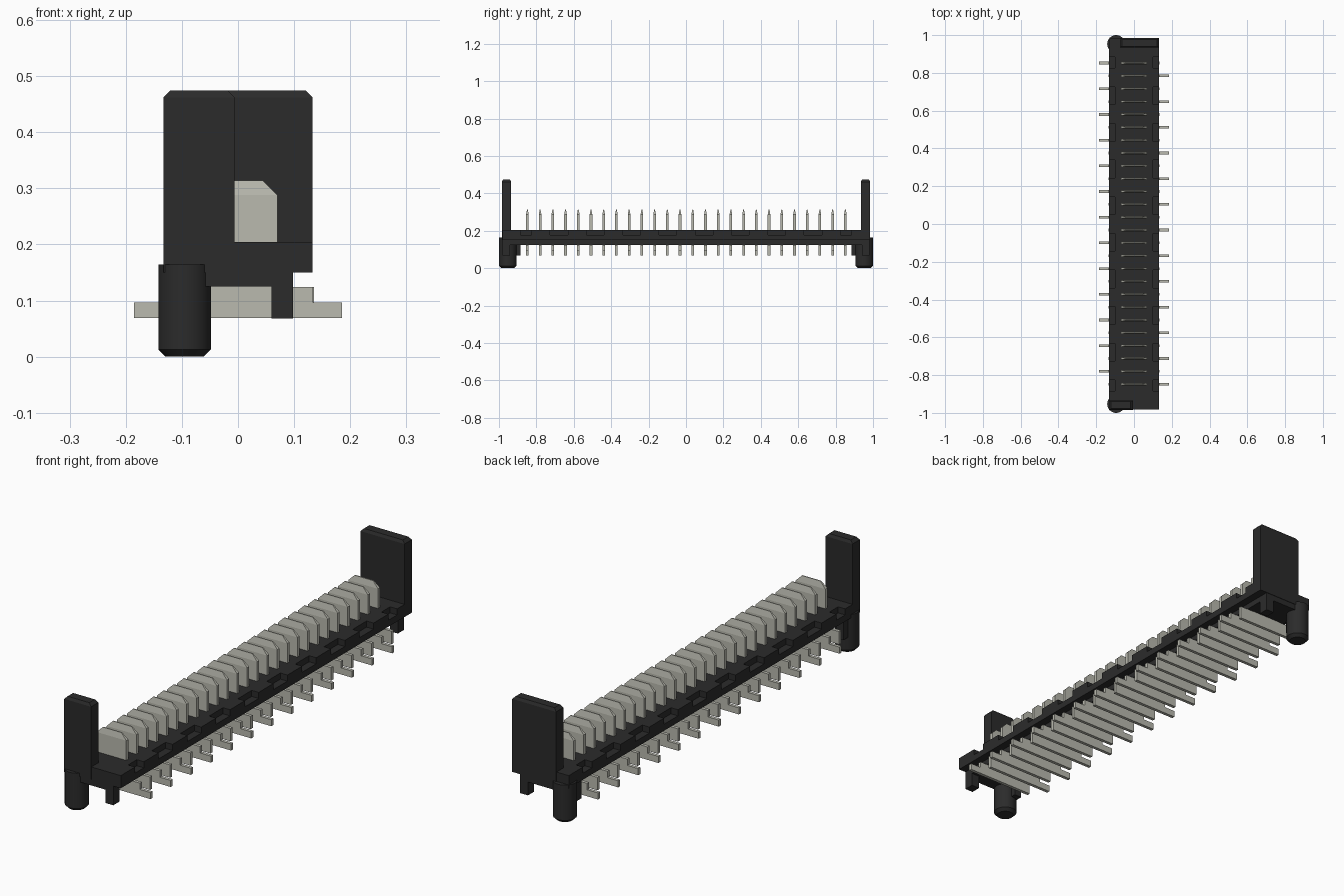
import bpy
import bmesh
import math

cube = bpy.data.objects.get("Cube")
if cube:
    bpy.data.objects.remove(cube, do_unlink=True)


def material(name, rgb):
    m = bpy.data.materials.new(name)
    m.use_nodes = True
    m.diffuse_color = (*rgb, 1)
    m.node_tree.nodes["Principled BSDF"].inputs["Base Color"].default_value = (*rgb, 1)
    return m


BLACK = material("black plastic", (0.024, 0.024, 0.024))
METAL = material("tin metal", (0.49, 0.49, 0.43))


def finish(name, bm, mat):
    bmesh.ops.recalc_face_normals(bm, faces=bm.faces)
    mesh = bpy.data.meshes.new(name)
    bm.to_mesh(mesh)
    bm.free()
    mesh.materials.append(mat)
    obj = bpy.data.objects.new(name, mesh)
    bpy.context.collection.objects.link(obj)
    return obj


def block(name, x, y, z, mat, inset=None):
    """Box between pairs of limits; inset (dx, dy, dz) tapers its top edges."""
    bm = bmesh.new()
    levels = [(z[0], 0, 0)]
    if inset:
        levels += [(z[1] - inset[2], 0, 0), (z[1], inset[0], inset[1])]
    else:
        levels.append((z[1], 0, 0))
    rings = []
    for h, dx, dy in levels:
        a, b, c, d = x[0] + dx, x[1] - dx, y[0] + dy, y[1] - dy
        rings.append([bm.verts.new((u, v, h)) for u, v in ((a, c), (b, c), (b, d), (a, d))])
    bm.faces.new(rings[0])
    bm.faces.new(rings[-1])
    for low, high in zip(rings, rings[1:]):
        for i in range(4):
            j = (i + 1) % 4
            bm.faces.new((low[i], low[j], high[j], high[i]))
    return finish(name, bm, mat)


def plate(name, outline, y, thick, mat):
    """Flat plate with an xz outline, centred on y."""
    bm = bmesh.new()
    face = bm.faces.new([bm.verts.new((u, y - thick / 2, v)) for u, v in outline])
    new = bmesh.ops.extrude_face_region(bm, geom=[face])["geom"]
    bmesh.ops.translate(bm, vec=(0, thick, 0),
                        verts=[g for g in new if isinstance(g, bmesh.types.BMVert)])
    return finish(name, bm, mat)


# Housing: stepped cross-section running the full length
side = [(0.098, 0.125), (0.098, 0.15), (0.133, 0.15), (0.133, 0.178), (0.1, 0.178), (0.1, 0.204)]
section = side + [(-u, v) for u, v in reversed(side)]
plate("housing", section, 0, 1.964, BLACK)

# Raised pads along both edges
for sx, label in ((1, "left"), (-1, "right")):
    edge = sorted((sx * 0.098, sx * 0.133))
    for i in range(9):
        y = (i - 4) * 0.194
        block(f"{label}_edge_pad", edge, (y - 0.05, y + 0.05), (0.176, 0.204), BLACK)

# Parts repeated at each end
for sy, label in ((-1, "front"), (1, "back")):
    def span(a, b):
        return sorted((sy * a, sy * b))

    block(f"{label}_end_block", (-0.133, 0.133), span(0.885, 0.982), (0.15, 0.204), BLACK)
    block(f"{label}_foot", (0.06, 0.098), span(0.94, 0.982), (0.068, 0.13), BLACK)
    block(f"{label}_rib", (-0.125, -0.09), span(0.885, 0.915), (0.068, 0.16), BLACK)

    # Guide wall, narrower at the front
    limits = (-0.133, -0.006) if sy < 0 else (-0.075, 0.133)
    block(f"{label}_guide_wall", limits, span(0.935, 0.984), (0.15, 0.474), BLACK,
          (0.012, 0.006, 0.012))

    # Round locating peg with a chamfered tip
    bm = bmesh.new()
    bmesh.ops.create_cone(bm, cap_ends=True, segments=32, radius1=0.047,
                          radius2=0.047, depth=0.164)
    bmesh.ops.translate(bm, vec=(-0.095, sy * 0.953, 0.082), verts=bm.verts)
    rim = [e for e in bm.edges if all(v.co.z < 0.01 for v in e.verts)]
    bmesh.ops.bevel(bm, geom=rim, offset=0.013, segments=1, affect='EDGES')
    peg = finish(f"{label}_peg", bm, BLACK)
    bpy.ops.object.select_all(action='DESELECT')
    peg.select_set(True)
    bpy.context.view_layer.objects.active = peg
    bpy.ops.object.shade_smooth_by_angle(angle=math.radians(30))

# Contacts: tapered blades above, tails leaving on alternating sides below
tail = [(-0.135, 0.069), (0.185, 0.069), (0.185, 0.097), (0.134, 0.097),
        (0.134, 0.124), (-0.135, 0.124)]
for i in range(26):
    y = -0.848 + i * 0.068
    s = 1 if i % 2 == 0 else -1
    block("contact_blade", (-0.07, 0.07), (y - 0.007, y + 0.007), (0.12, 0.314), METAL,
          (0.026, 0.005, 0.026))
    plate("contact_tail", [(s * u, v) for u, v in tail], y, 0.014, METAL)
